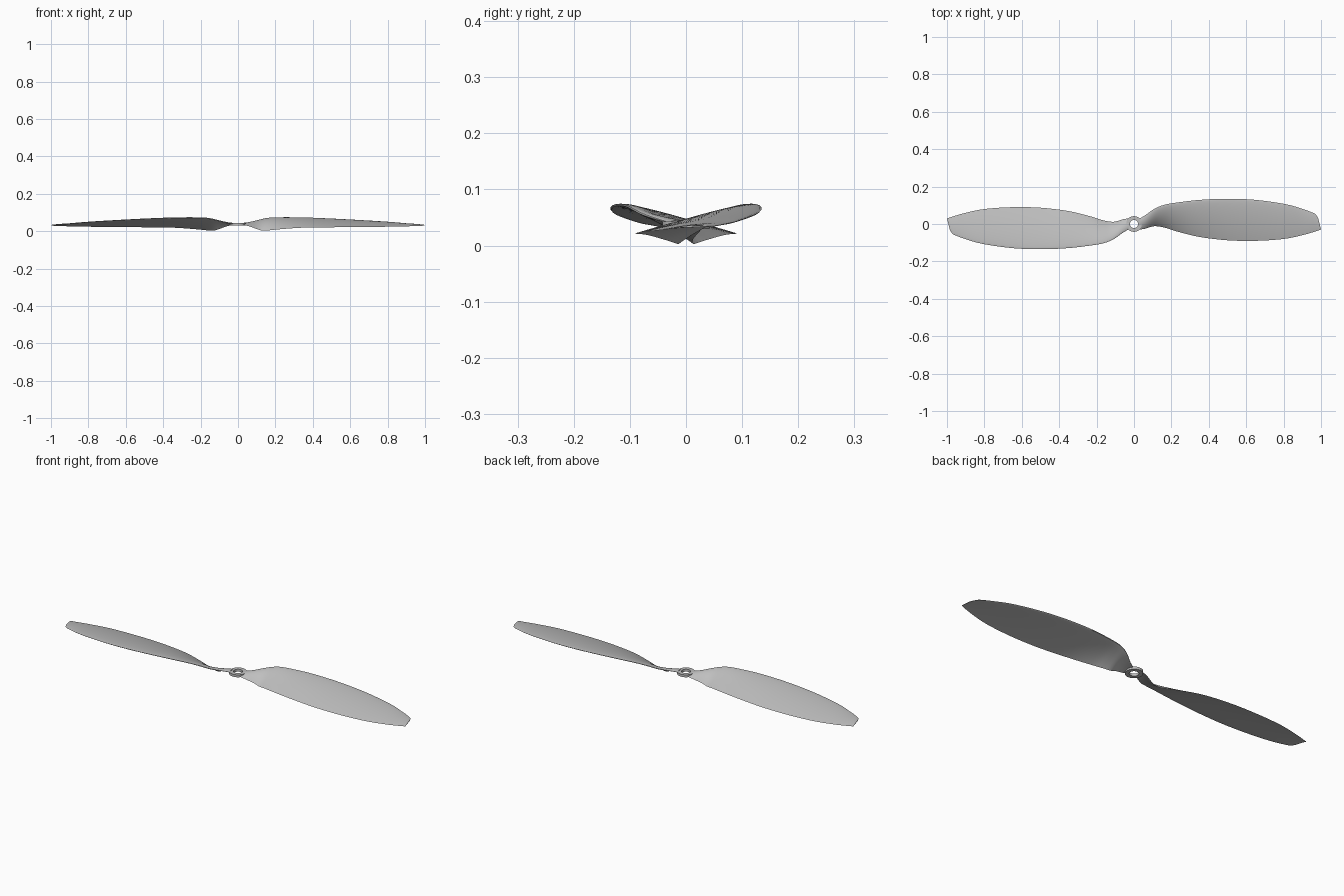
import bpy, bmesh, math
from mathutils import Vector, Matrix

cube = bpy.data.objects.get("Cube")
if cube:
    bpy.data.objects.remove(cube)

grey = bpy.data.materials.new("light grey plastic")
grey.use_nodes = True
colour = (0.52, 0.52, 0.52, 1)
grey.diffuse_color = colour
grey.node_tree.nodes["Principled BSDF"].inputs["Base Color"].default_value = colour

# Blade stations: span x, leading edge y z, trailing edge y z, thickness
STATIONS = [
    (.03, .03, .041, -.03, .034, .008),
    (.06, .047, .046, -.025, .026, .011),
    (.1, .076, .056, -.013, .012, .014),
    (.13, .092, .064, -.013, .003, .015),
    (.17, .105, .071, -.021, .005, .015),
    (.23, .115, .073, -.04, .011, .014),
    (.35, .129, .072, -.069, .019, .013),
    (.5, .135, .066, -.087, .021, .012),
    (.65, .129, .058, -.09, .022, .011),
    (.8, .108, .049, -.08, .024, .009),
    (.9, .083, .041, -.06, .026, .007),
    (.96, .063, .037, -.043, .028, .006),
    (.985, .051, .035, -.035, .029, .005),
    (1, .03, .034, -.03, .03, .004),
]
STEPS, CHORD = 5, 14


def spline(a, b, c, d, t):
    """Smooth curve through b and c."""
    return [q + t / 2 * (r - p + t * (2*p - 5*q + 4*r - s + t * (3*(q - r) + s - p)))
            for p, q, r, s in zip(a, b, c, d)]


def section(station):
    """Closed cambered aerofoil ring for one station."""
    x, yl, zl, yt, zt, thick = station
    rake = .015 * max(0, (x - .85) / .15)
    lead, trail = Vector((x - rake, yl, zl)), Vector((x, yt, zt))
    chord = trail - lead
    up = Vector((0, -chord.z, chord.y)).normalized()
    if up.z < 0:
        up = -up

    def point(i, side):
        t = (1 - math.cos(math.pi * i / CHORD)) / 2
        half = thick * 1.3 * math.sqrt(t) * (1 - t) + thick * .08 * (1 - t)
        camber = thick * 1.8 * t * (1 - t)
        return lead + chord * t + up * (camber + side * half * .7)

    return ([point(i, 1) for i in range(CHORD + 1)]
            + [point(i, -1) for i in range(CHORD - 1, 0, -1)])


def finish(bm, name):
    bmesh.ops.recalc_face_normals(bm, faces=bm.faces)
    mesh = bpy.data.meshes.new(name)
    bm.to_mesh(mesh)
    bm.free()
    mesh.materials.append(grey)
    obj = bpy.data.objects.new(name, mesh)
    bpy.context.collection.objects.link(obj)
    bpy.ops.object.select_all(action='DESELECT')
    obj.select_set(True)
    bpy.context.view_layer.objects.active = obj
    bpy.ops.object.shade_smooth_by_angle(angle=math.radians(40))
    return obj


def skin(bm, rings, closed=False):
    """Join matching rings of vertices with quads."""
    pairs = list(zip(rings, rings[1:]))
    if closed:
        pairs.append((rings[-1], rings[0]))
    for a, b in pairs:
        n = len(a)
        for i in range(n):
            j = (i + 1) % n
            bm.faces.new((a[i], a[j], b[j], b[i]))


def blade(name, angle):
    bm = bmesh.new()
    rows = []
    last = len(STATIONS) - 1
    for k in range(last):
        quad = [STATIONS[min(max(k + o, 0), last)] for o in (-1, 0, 1, 2)]
        rows += [spline(*quad, s / STEPS) for s in range(STEPS)]
    rows.append(STATIONS[-1])
    rings = [[bm.verts.new(p) for p in section(r)] for r in rows]
    skin(bm, rings)
    bm.faces.new(rings[0])
    bm.faces.new(rings[-1])
    bm.transform(Matrix.Rotation(angle, 4, 'Z'))
    finish(bm, name)


# Two blades, half a turn apart
blade("left_blade", 0)
blade("right_blade", math.pi)

# Hub ring with a shaft hole
bm = bmesh.new()
profile = [(.022, .03), (.042, .03), (.042, .043), (.022, .043)]
rings = []
for r, z in profile:
    rings.append([bm.verts.new((r * math.cos(a), r * math.sin(a), z))
                  for a in (math.tau * i / 48 for i in range(48))])
skin(bm, rings, closed=True)
finish(bm, "hub_ring")
